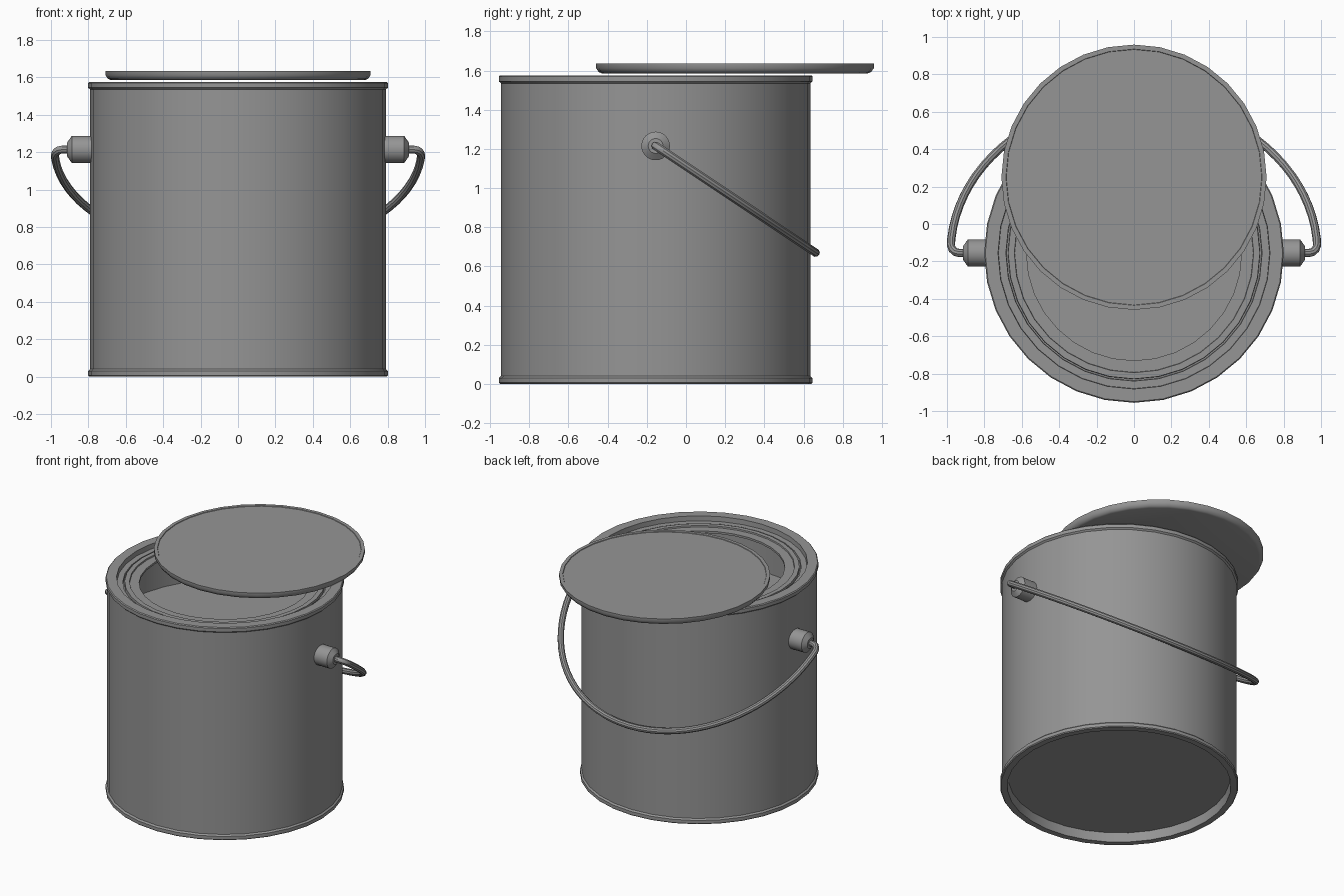
import bpy, bmesh, math
from mathutils import Matrix, Vector

if "Cube" in bpy.data.objects:
    bpy.data.objects.remove(bpy.data.objects["Cube"])

CAN_Y = -0.155     # can axis
LID_Y = 0.25       # lid axis
EAR_Z = 1.215      # handle pivot height
SIDES = 32

metal = bpy.data.materials.new("dark_metal")
metal.diffuse_color = (0.3, 0.3, 0.3, 1)
metal.use_nodes = True
metal.node_tree.nodes["Principled BSDF"].inputs["Base Color"].default_value = metal.diffuse_color


def finish(ob):
    """Material and smooth shading with sharp edges kept."""
    ob.data.materials.append(metal)
    bpy.ops.object.select_all(action='DESELECT')
    ob.select_set(True)
    bpy.context.view_layer.objects.active = ob
    bpy.ops.object.shade_smooth_by_angle(angle=math.radians(35))


def lathe(name, profile, matrix, sides=SIDES):
    """Spin a (radius, height) profile about z; radius 0 makes a pole."""
    bm = bmesh.new()
    rings = []
    for r, z in profile:
        n = 1 if r == 0 else sides
        rings.append([bm.verts.new((r * math.cos(2 * math.pi * i / sides),
                                    r * math.sin(2 * math.pi * i / sides), z)) for i in range(n)])
    for a, b in zip(rings, rings[1:]):
        for i in range(sides):
            j = (i + 1) % sides
            if len(a) == 1:
                bm.faces.new((a[0], b[j], b[i]))
            elif len(b) == 1:
                bm.faces.new((a[i], a[j], b[0]))
            else:
                bm.faces.new((a[i], a[j], b[j], b[i]))
    bmesh.ops.recalc_face_normals(bm, faces=bm.faces)
    me = bpy.data.meshes.new(name)
    bm.to_mesh(me)
    bm.free()
    ob = bpy.data.objects.new(name, me)
    bpy.context.collection.objects.link(ob)
    ob.matrix_world = matrix
    finish(ob)
    return ob


# Can: recessed base, rolled seams, wall, stepped lip, inner wall and contents level
can_profile = [
    (0, 0.067), (0.745, 0.067), (0.752, 0.0), (0.795, 0.0), (0.801, 0.006), (0.801, 0.03),
    (0.79, 0.04), (0.79, 1.535), (0.801, 1.545), (0.801, 1.57), (0.795, 1.576),
    (0.727, 1.576), (0.725, 1.54), (0.685, 1.54), (0.683, 1.52),
    (0.675, 1.52), (0.673, 1.545), (0.64, 1.545), (0.638, 1.535), (0.575, 1.535), (0.575, 1.52),
    (0.775, 1.51), (0.775, 1.2), (0, 1.2)]
lathe("can", can_profile, Matrix.Translation((0, CAN_Y, 0)))

# Lid: thin disc with a chamfered underside, resting off-centre
lid_profile = [(0, 1.586), (0.68, 1.586), (0.695, 1.592), (0.709, 1.612), (0.709, 1.635),
               (0.685, 1.635), (0.683, 1.631), (0, 1.631)]
lathe("lid", lid_profile, Matrix.Translation((0, LID_Y, 0)))

# Handle ears on both sides
ear_profile = [(0, 0.76), (0.073, 0.76), (0.073, 0.888), (0.038, 0.913), (0, 0.913)]
for side, label in ((1, "right"), (-1, "left")):
    lathe("handle_ear_" + label, ear_profile,
          Matrix.Translation((0, CAN_Y, EAR_Z)) @ Matrix.Rotation(side * math.pi / 2, 4, 'Y'), 24)

# Wire handle: half circle in a tilted plane with bent-in ends
R = 0.981
bend = [(0.88, 0), (0.935, 0), (0.957, 0.007), (0.972, 0.025), (0.979, 0.05)]
arc = [(R * math.cos(t), R * math.sin(t))
       for t in (math.pi * (0.03 + 0.94 * k / 40) for k in range(41))]
path = bend + arc + [(-x, s) for x, s in reversed(bend)]
slope = Vector((0, 0.832, -0.555))
curve = bpy.data.curves.new("wire_handle", 'CURVE')
curve.dimensions = '3D'
curve.bevel_depth = 0.022
curve.bevel_resolution = 3
curve.use_fill_caps = True
spline = curve.splines.new('POLY')
spline.points.add(len(path) - 1)
for p, (x, s) in zip(spline.points, path):
    v = Vector((x, CAN_Y, EAR_Z)) + slope * s
    p.co = (*v, 1)
wire = bpy.data.objects.new("wire_handle", curve)
bpy.context.collection.objects.link(wire)
bpy.ops.object.select_all(action='DESELECT')
wire.select_set(True)
bpy.context.view_layer.objects.active = wire
bpy.ops.object.convert(target='MESH')
finish(bpy.context.object)
